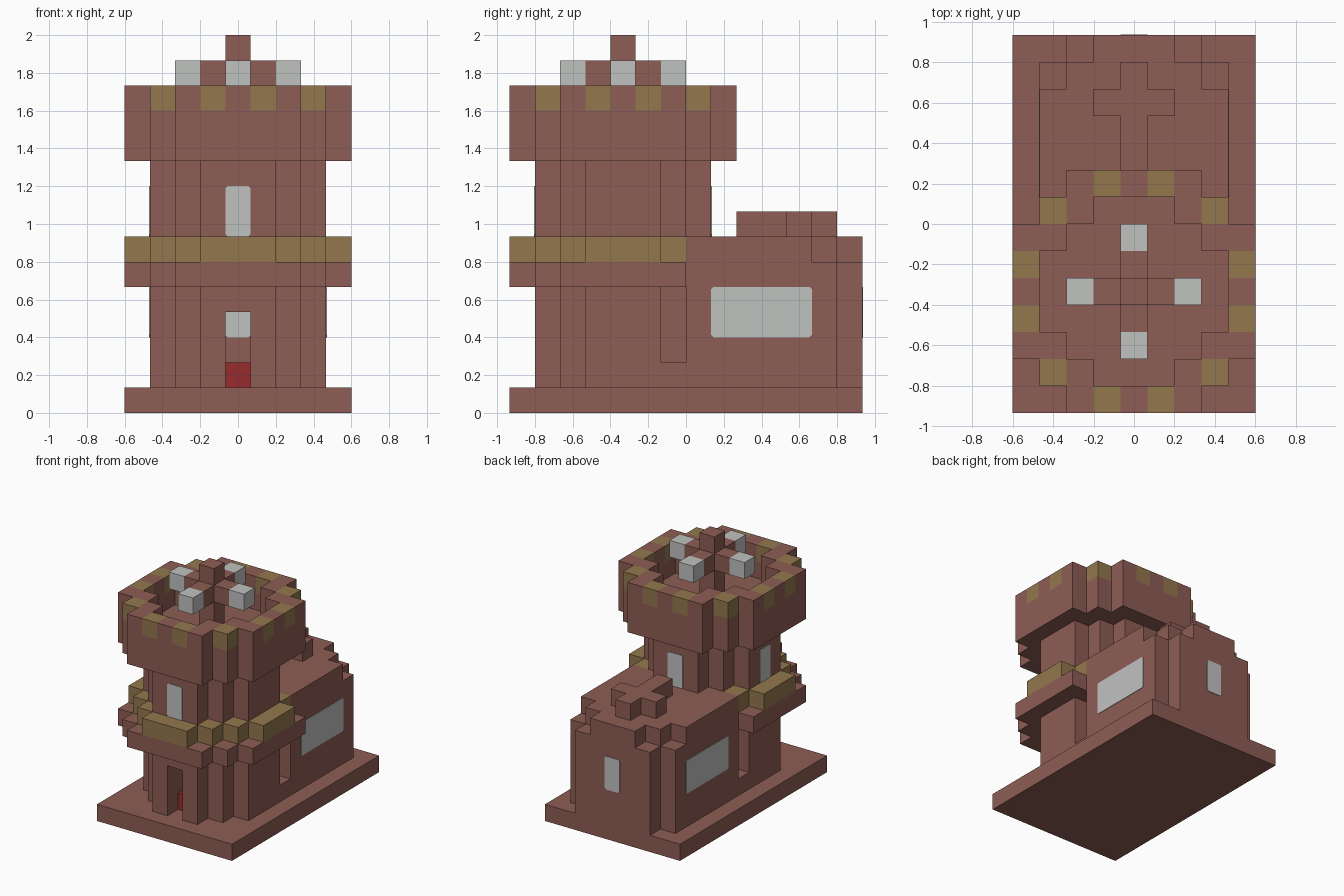
import bpy, bmesh, math
from mathutils import Matrix, Vector

U = 2 / 15  # edge of one building block

default = bpy.data.objects.get("Cube")
if default:
    bpy.data.objects.remove(default)


def material(name, color):
    m = bpy.data.materials.new(name)
    m.use_nodes = True
    m.diffuse_color = (*color, 1)
    m.node_tree.nodes["Principled BSDF"].inputs["Base Color"].default_value = (*color, 1)
    return m


brick = material("brown_brick", (0.27, 0.11, 0.09))
ochre = material("ochre_trim", (0.29, 0.185, 0.075))
glass = material("pale_grey", (0.53, 0.54, 0.53))
red = material("red", (0.31, 0.025, 0.028))


def finish(name, bm, mats):
    mesh = bpy.data.meshes.new(name)
    bm.to_mesh(mesh)
    bm.free()
    for m in mats:
        mesh.materials.append(m)
    obj = bpy.data.objects.new(name, mesh)
    bpy.context.collection.objects.link(obj)
    return obj


def box(half, ys, zs):
    """Cells symmetric in x, reaching `half` cells either side of the middle."""
    return {(x, y, z) for x in range(-half, half + 1) for y in range(*ys) for z in range(*zs)}


def disc(halves, start, zs):
    """Stepped round plan: one half width for each row, from the front."""
    cells = set()
    for i, half in enumerate(halves):
        cells |= box(half, (start + i, start + i + 1), zs)
    return cells


def blocks(name, cells, mats, rule=lambda c: 0):
    """Outer skin of a set of cells, with flat areas merged."""
    bm = bmesh.new()
    for c in cells:
        for axis in range(3):
            for side in (-1, 1):
                n = Vector((0, 0, 0))
                n[axis] = side
                if tuple(int(a + b) for a, b in zip(c, n)) in cells:
                    continue
                mid = Vector((c[0], c[1] + 0.5, c[2] + 0.5)) + n / 2
                s = Vector((0, 0, 0))
                s[(axis + 1) % 3] = 0.5
                t = n.cross(s)
                verts = [bm.verts.new((mid + p) * U) for p in (s + t, t - s, -s - t, s - t)]
                bm.faces.new(verts).material_index = rule(c)
    bmesh.ops.remove_doubles(bm, verts=bm.verts, dist=0.001)
    bmesh.ops.dissolve_limit(bm, angle_limit=0.02, verts=bm.verts, edges=bm.edges,
                             delimit={'MATERIAL'})
    return finish(name, bm, mats)


def window(name, x, y, z, wide, high, turn=0):
    """Thin pane with clipped corners; faces the front before turning."""
    bm = bmesh.new()
    w, h, c, thick = wide * U / 2, high * U, 0.012, 0.004
    outline = [(-w + c, 0), (w - c, 0), (w, c), (w, h - c),
               (w - c, h), (c - w, h), (-w, h - c), (-w, c)]
    face = bm.faces.new([bm.verts.new((a, -thick, b)) for a, b in outline])
    out = bmesh.ops.extrude_face_region(bm, geom=[face])
    moved = [v for v in out["geom"] if isinstance(v, bmesh.types.BMVert)]
    bmesh.ops.translate(bm, verts=moved, vec=(0, thick, 0))
    bmesh.ops.recalc_face_normals(bm, faces=bm.faces)
    bm.transform(Matrix.Translation((x * U, y * U, z * U)) @ Matrix.Rotation(turn, 4, 'Z'))
    return finish(name, bm, [glass])


ROUND = (1, 2, 3, 3, 3, 2, 1)          # tower shaft
WIDE = (2, 3, 4, 4, 4, 4, 4, 3, 2)     # crown and shelf
passage = box(0, (-6, 6), (1, 4))

# Ground slab
blocks("base", box(4, (-7, 7), (0, 1)), [brick])

# Lower tower with an open doorway and low shoulders against the hall
lower = disc(ROUND[:6], -6, (1, 5)) | box(3, (-1, 0), (1, 2))
blocks("lower_tower", lower - passage, [brick])
blocks("red_step", box(0, (-5, 6), (1, 2)), [red])

# Shelf and trim band around the tower
blocks("shelf", disc(WIDE[:7], -7, (5, 6)), [brick])
blocks("trim_band", disc((1, 2, 3, 4, 4, 4, 3), -7, (6, 7)), [ochre])

# Hall with stepped rear corners
hall = box(3, (0, 6), (1, 6)) | box(2, (6, 7), (1, 6))
hall |= box(3, (0, 5), (6, 7)) | box(2, (5, 6), (6, 7)) | box(1, (6, 7), (6, 7))
blocks("hall", hall - passage, [brick])

# Cross lying on the hall roof
blocks("roof_cross", box(0, (2, 6), (7, 8)) | box(1, (4, 5), (7, 8)), [brick])

# Upper shaft
blocks("upper_tower", disc(ROUND, -6, (7, 10)), [brick])

# Crown: hollow bowl with trim cells along the rim
crown = disc(WIDE, -7, (10, 13)) - disc((1, 2, 3, 3, 3, 2, 1), -6, (11, 13))


def rim_trim(c):
    x, y, z = abs(c[0]), abs(c[1] + 3), c[2]
    return int(z == 12 and (x, y) in {(1, 4), (4, 1), (3, 3)})


blocks("crown", crown, [brick, ochre], rim_trim)

# Finial: post, four arms and a lamp on the end of each arm
post = box(0, (-3, -2), (11, 15)) | box(0, (-4, -1), (13, 14)) | box(1, (-3, -2), (13, 14))
blocks("finial", post, [brick])
for i, (dx, dy) in enumerate(((2, 0), (-2, 0), (0, 2), (0, -2))):
    blocks(f"lamp_{i + 1}", {(dx, dy - 3, 13)}, [glass])

# Windows
quarter = math.pi / 2
for side, label in ((1, "left"), (-1, "right")):
    window(f"hall_window_{label}", 3.5 * side, 3, 3, 4, 2, quarter * side)
window("hall_window_back", 0, 7, 3, 1, 2, math.pi)
window("hall_window_inside", 0, 6, 3, 1, 2)
window("tower_window_front", 0, -6, 7, 1, 2)
window("tower_window_back", 0, 1, 7, 1, 2, math.pi)
window("tower_window_right", -3.5, -2.5, 7, 1, 2, -quarter)
